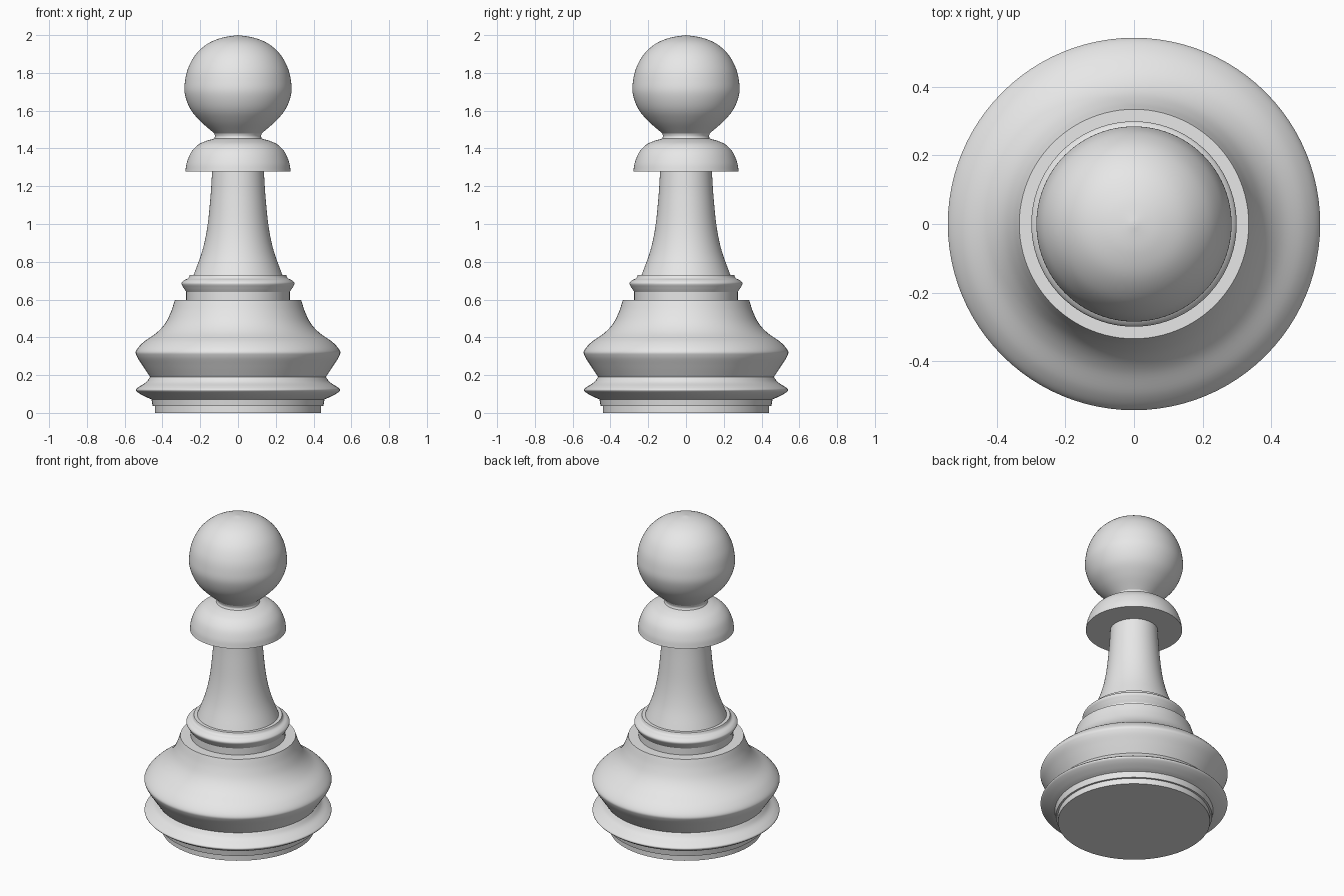
import bpy, bmesh
from math import cos, sin, pi, radians
from mathutils import Vector

cube = bpy.data.objects.get("Cube")
if cube:
    bpy.data.objects.remove(cube, do_unlink=True)

SEGMENTS = 96
STEPS = 6

grey = bpy.data.materials.new("light_grey")
grey.use_nodes = True
grey.diffuse_color = (0.8, 0.8, 0.8, 1)
grey.node_tree.nodes["Principled BSDF"].inputs["Base Color"].default_value = (0.8, 0.8, 0.8, 1)


def spline(points):
    """Smooth curve through (radius, height) points; two points stay a line."""
    p = [Vector(q) for q in points]
    if len(p) == 2:
        return p
    p = [2 * p[0] - p[1]] + p + [2 * p[-1] - p[-2]]
    out = []
    for a, b, c, d in zip(p, p[1:], p[2:], p[3:]):
        for i in range(STEPS):
            t = i / STEPS
            out.append(0.5 * (2 * b + (c - a) * t + (2 * a - 5 * b + 4 * c - d) * t ** 2
                              + (3 * b - a - 3 * c + d) * t ** 3))
    return out + [p[-2]]


def lathe(name, *sections):
    """Turn the joined sections, listed from bottom to top, around z."""
    profile = []
    for section in sections:
        for q in spline(section):
            if not profile or (q - profile[-1]).length > 1e-5:
                profile.append(q)
    bm = bmesh.new()
    rings = []
    for r, z in profile:
        if r < 1e-4:
            rings.append([bm.verts.new((0, 0, z))] * SEGMENTS)
        else:
            rings.append([bm.verts.new((r * cos(2 * pi * i / SEGMENTS),
                                        r * sin(2 * pi * i / SEGMENTS), z))
                          for i in range(SEGMENTS)])
    for low, high in zip(rings, rings[1:]):
        for i in range(SEGMENTS):
            j = (i + 1) % SEGMENTS
            bm.faces.new(dict.fromkeys((low[i], low[j], high[j], high[i])))
    mesh = bpy.data.meshes.new(name)
    bm.to_mesh(mesh)
    bm.free()
    mesh.materials.append(grey)
    obj = bpy.data.objects.new(name, mesh)
    bpy.context.collection.objects.link(obj)
    bpy.ops.object.select_all(action="DESELECT")
    obj.select_set(True)
    bpy.context.view_layer.objects.active = obj
    bpy.ops.object.shade_smooth_by_angle(angle=radians(32))
    return obj


# Foot disc with its stepped rim
lathe("foot",
      [(0, 0), (0.44, 0)], [(0.44, 0), (0.44, 0.036)],
      [(0.44, 0.036), (0.452, 0.036)], [(0.452, 0.036), (0.458, 0.072)])

# Thin flared ring above the foot
lathe("lower_ring",
      [(0.458, 0.072), (0.485, 0.083), (0.522, 0.103), (0.541, 0.121),
       (0.524, 0.138), (0.487, 0.162), (0.465, 0.19)])

# Wide bulging body with a flat top ledge
lathe("body",
      [(0.465, 0.19), (0.505, 0.25), (0.536, 0.3), (0.539, 0.33), (0.5, 0.375),
       (0.43, 0.425), (0.385, 0.475), (0.355, 0.535), (0.334, 0.598)],
      [(0.334, 0.598), (0.274, 0.598)])

# Collar band with a rounded bead at the root of the stem
lathe("stem_bead",
      [(0.274, 0.598), (0.274, 0.64)],
      [(0.274, 0.64), (0.288, 0.662), (0.299, 0.685), (0.286, 0.702),
       (0.264, 0.713), (0.255, 0.73)],
      [(0.255, 0.73), (0.235, 0.73)])

# Tapering stem
lathe("stem",
      [(0.235, 0.73), (0.19, 0.855), (0.163, 0.98), (0.146, 1.14), (0.137, 1.278)])

# Domed skirt with a flat underside
lathe("skirt",
      [(0.137, 1.278), (0.279, 1.278)],
      [(0.279, 1.278), (0.271, 1.325), (0.248, 1.38), (0.21, 1.42),
       (0.165, 1.441), (0.126, 1.452)])

# Short neck
lathe("neck", [(0.126, 1.452), (0.122, 1.465), (0.126, 1.48)])

# Round head, slightly pointed on top
lathe("head",
      [(0.126, 1.48), (0.2, 1.545), (0.253, 1.61), (0.282, 1.69), (0.28, 1.76),
       (0.262, 1.83), (0.222, 1.9), (0.16, 1.955), (0.085, 1.986), (0, 2)])
